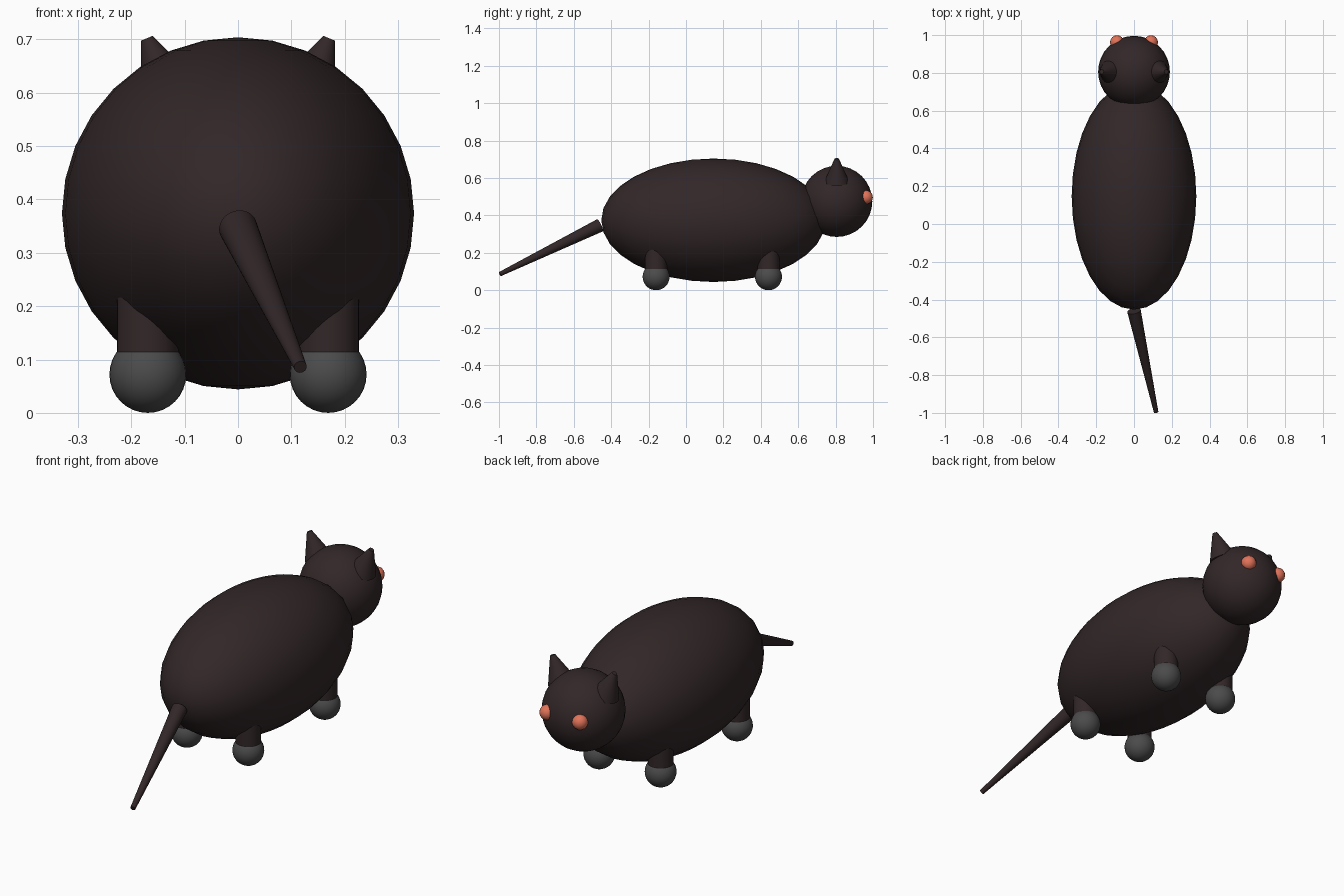
import bpy
from mathutils import Vector

if "Cube" in bpy.data.objects:
    bpy.data.objects.remove(bpy.data.objects["Cube"])


def material(name, rgb):
    m = bpy.data.materials.new(name)
    m.diffuse_color = (*rgb, 1)
    m.use_nodes = True
    m.node_tree.nodes["Principled BSDF"].inputs["Base Color"].default_value = m.diffuse_color
    return m


FUR = material("dark brown fur", (0.032, 0.02, 0.021))
PAW = material("grey paw", (0.07, 0.07, 0.07))
EYE = material("coral eye", (0.75, 0.17, 0.10))


def finish(name, mat):
    ob = bpy.context.object
    ob.name = name
    ob.data.materials.append(mat)
    bpy.ops.object.shade_smooth_by_angle(angle=0.9)
    return ob


def ball(name, centre, radii, mat, segments=32, rings=16):
    bpy.ops.mesh.primitive_uv_sphere_add(segments=segments, ring_count=rings, radius=1, location=centre)
    bpy.context.object.scale = radii
    bpy.ops.object.transform_apply(location=False, rotation=False, scale=True)
    return finish(name, mat)


def taper(name, start, end, r_start, r_end, mat):
    """Cone or cylinder running from start to end."""
    a, b = Vector(start), Vector(end)
    bpy.ops.mesh.primitive_cone_add(vertices=32, radius1=r_start, radius2=r_end,
                                    depth=(b - a).length, location=(a + b) / 2)
    bpy.context.object.rotation_euler = (b - a).to_track_quat('Z', 'Y').to_euler()
    return finish(name, mat)


# Body and head
ball("body", (0, 0.147, 0.374), (0.33, 0.6, 0.33), FUR)
ball("head", (0, 0.806, 0.475), (0.19, 0.19, 0.19), FUR)

# Tail, drooping backwards and to one side
taper("tail", (0, -0.46, 0.347), (0.117, -0.995, 0.086), 0.036, 0.012, FUR)

for side, s in (("left", -1), ("right", 1)):
    # Ears lean outwards, eyes sit on the face
    taper(side + "_ear", (s * 0.121, 0.806, 0.583), (s * 0.171, 0.806, 0.702), 0.065, 0.012, FUR)
    ball(side + "_eye", (s * 0.09, 0.962, 0.497), (0.037, 0.037, 0.037), EYE, 16, 8)
    # Legs with round paws
    for end, y in (("rear", -0.16), ("front", 0.441)):
        taper(f"{end}_{side}_leg", (s * 0.169, y, 0.031), (s * 0.169, y, 0.25), 0.058, 0.058, FUR)
        ball(f"{end}_{side}_paw", (s * 0.169, y, 0.072), (0.072, 0.072, 0.072), PAW)
